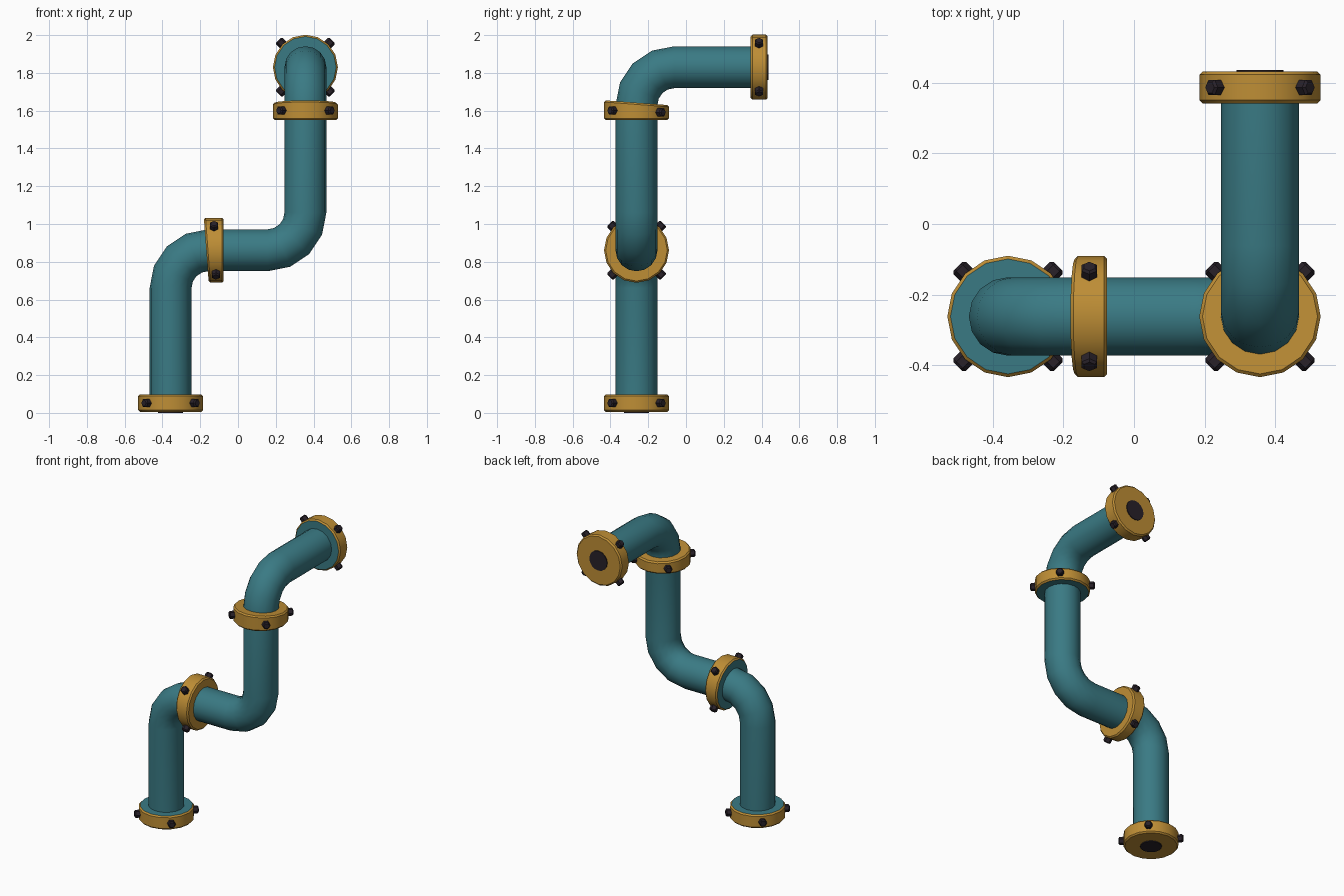
import bpy, bmesh, math
from mathutils import Vector, Matrix

if "Cube" in bpy.data.objects:
    bpy.data.objects.remove(bpy.data.objects["Cube"])

SIDES, PIPE_R, FLANGE_R, BEND_R = 16, 0.111, 0.172, 0.2
X, Y, Z = Vector((1, 0, 0)), Vector((0, 1, 0)), Vector((0, 0, 1))


def material(name, rgb):
    m = bpy.data.materials.new(name)
    m.diffuse_color = (*rgb, 1)
    m.use_nodes = True
    m.node_tree.nodes["Principled BSDF"].inputs["Base Color"].default_value = m.diffuse_color
    return m


TEAL = material("teal", (0.042, 0.195, 0.231))
GOLD = material("gold", (0.515, 0.27, 0.036))
DARK = material("dark_metal", (0.021, 0.015, 0.022))


def finish(bm, name, mats):
    bmesh.ops.recalc_face_normals(bm, faces=bm.faces)
    me = bpy.data.meshes.new(name)
    bm.to_mesh(me)
    bm.free()
    for m in mats:
        me.materials.append(m)
    ob = bpy.data.objects.new(name, me)
    bpy.context.collection.objects.link(ob)
    bpy.ops.object.select_all(action='DESELECT')
    ob.select_set(True)
    bpy.context.view_layer.objects.active = ob
    bpy.ops.object.shade_smooth_by_angle(angle=math.radians(35))
    return ob


def loft(bm, rings):
    """Bridge rings of points, return the start and end caps."""
    vs = [[bm.verts.new(p) for p in r] for r in rings]
    for a, b in zip(vs, vs[1:]):
        for i in range(len(a)):
            j = (i + 1) % len(a)
            bm.faces.new((a[i], a[j], b[j], b[i]))
    return bm.faces.new(vs[0]), bm.faces.new(vs[-1])


def circle(c, u, v, r, n=SIDES):
    return [c + u * r * math.cos(2 * math.pi * i / n) + v * r * math.sin(2 * math.pi * i / n)
            for i in range(n)]


def bend(corner, d0, d1, steps=4):
    """Quarter bend around a corner: (point, tangent) pairs."""
    centre = corner - d0 * BEND_R + d1 * BEND_R
    out = []
    for i in range(steps + 1):
        a = i / steps * math.pi / 2
        out.append((centre - d1 * BEND_R * math.cos(a) + d0 * BEND_R * math.sin(a),
                    d0 * math.cos(a) + d1 * math.sin(a)))
    return out


# Pipe: one tube swept along the bent path
CX, CY, Z1, Z2 = 0.357, -0.262, 0.861, 1.83
path = [(Vector((-CX, CY, 0.03)), Z)]
path += bend(Vector((-CX, CY, Z1)), Z, X)
path += bend(Vector((CX, CY, Z1)), X, Z)
path += bend(Vector((CX, CY, Z2)), Z, Y)
path += [(Vector((CX, 0.41, Z2)), Y)]
u, v, prev, rings = X.copy(), Y.copy(), Z, []
for p, t in path:
    q = prev.rotation_difference(t)
    u, v, prev = q @ u, q @ v, t
    rings.append(circle(p, u, v, PIPE_R))
bm = bmesh.new()
loft(bm, rings)
finish(bm, "pipe", [TEAL])


def flange(name, start, axis, length, n0, n1, teal_start, teal_end):
    """Bevelled collar whose two faces may tilt to follow the bend, plus four bolts."""
    u = Y if axis == X else X
    v = axis.cross(u)
    end = start + axis * length

    def ring(c, n, r):
        return [p - axis * (n.dot(p - c) / n.dot(axis)) for p in circle(c, u, v, r)]
    b = 0.009
    bm = bmesh.new()
    caps = loft(bm, [ring(start, n0, FLANGE_R - b), ring(start + axis * b, n0, FLANGE_R),
                     ring(end - axis * b, n1, FLANGE_R), ring(end, n1, FLANGE_R - b)])
    caps[0].material_index, caps[1].material_index = int(teal_start), int(teal_end)
    finish(bm, name, [GOLD, TEAL])
    # Hex bolts on the rim at the four diagonals
    bm = bmesh.new()
    mid, n = (start + end) / 2, (n0.normalized() + n1.normalized()).normalized()
    for k in range(4):
        a = math.pi / 4 + k * math.pi / 2
        d = u * math.cos(a) + v * math.sin(a)
        side = axis.cross(d)
        base = mid - axis * (n.dot(d) * 0.178)
        loft(bm, [circle(base + d * h, side, axis, r, 6)
                  for h, r in ((0.15, 0.025), (0.194, 0.025), (0.201, 0.018))])
    finish(bm, name + "_bolts", [DARK])


TILT = 0.075
flange("base_flange", Vector((-CX, CY, 0.006)), Z, 0.092, Z, Z, False, True)
flange("lower_joint", Vector((-0.168, CY, Z1)), X, 0.092, X + Z * TILT, X, True, False)
flange("upper_joint", Vector((CX, CY, 1.55)), Z, 0.092, Z, Z + Y * TILT, True, False)
flange("outlet_flange", Vector((CX, 0.342, Z2)), Y, 0.09, Y, Y, True, False)

# Dark bore discs on the open ends
for name, c, d in (("base_bore", Vector((-CX, CY, 0.0)), Z),
                   ("outlet_bore", Vector((CX, 0.437, Z2)), -Y)):
    bm = bmesh.new()
    s = d.cross(X)
    loft(bm, [circle(c, X, s, 0.067), circle(c + d * 0.009, X, s, 0.067)])
    finish(bm, name, [DARK])
